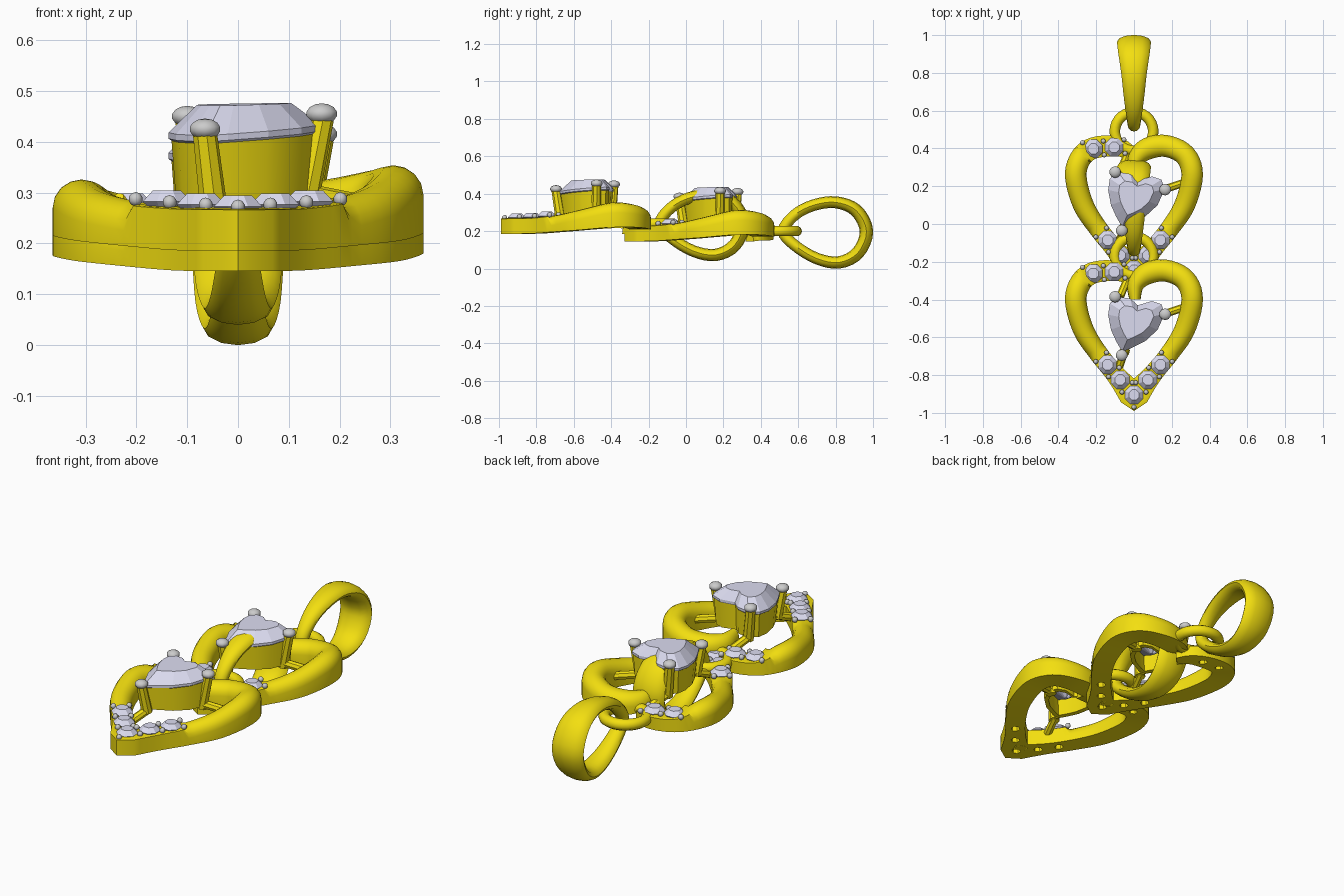
import bpy, bmesh, math
from mathutils import Vector, Matrix

if "Cube" in bpy.data.objects:
    bpy.data.objects.remove(bpy.data.objects["Cube"])


def material(name, rgb):
    m = bpy.data.materials.new(name)
    m.diffuse_color = (*rgb, 1)
    m.use_nodes = True
    m.node_tree.nodes["Principled BSDF"].inputs["Base Color"].default_value = m.diffuse_color
    return m


GOLD = material("gold", (0.90, 0.74, 0.005))
GEM = material("gem", (0.72, 0.72, 0.88))


def finish(bm, name, mat, off, smooth=True):
    bmesh.ops.recalc_face_normals(bm, faces=bm.faces)
    me = bpy.data.meshes.new(name)
    bm.to_mesh(me)
    bm.free()
    ob = bpy.data.objects.new(name, me)
    bpy.context.collection.objects.link(ob)
    ob.location = off
    if mat:
        me.materials.append(mat)
    if smooth:
        bpy.ops.object.select_all(action='DESELECT')
        ob.select_set(True)
        bpy.context.view_layer.objects.active = ob
        bpy.ops.object.shade_smooth_by_angle(angle=math.radians(40))
    return ob


def spline(pts, n, cyclic=False):
    """Catmull-Rom through tuples of any length."""
    pts = [Vector(p) for p in pts]
    c, out = len(pts), []
    get = (lambda i: pts[i % c]) if cyclic else (lambda i: pts[max(0, min(c - 1, i))])
    for i in range(c if cyclic else c - 1):
        a, b, d, e = (get(i + k) for k in (-1, 0, 1, 2))
        for s in range(n):
            t = s / n
            out.append(0.5 * (2 * b + (d - a) * t + (2 * a - 5 * b + 4 * d - e) * t ** 2
                              + (3 * b - a - 3 * d + e) * t ** 3))
    if not cyclic:
        out.append(pts[-1])
    return out


def loft(bm, rings, cyclic=False, caps=True):
    vs = [[bm.verts.new(p) for p in r] for r in rings]
    n, m = len(vs), len(vs[0])
    for i in range(n if cyclic else n - 1):
        a, b = vs[i], vs[(i + 1) % n]
        for j in range(m):
            k = (j + 1) % m
            bm.faces.new((a[j], a[k], b[k], b[j]))
    if caps and not cyclic:
        bm.faces.new(vs[0])
        bm.faces.new(vs[-1])


def rod(bm, a, b, r1, r2, seg=8):
    a, b = Vector(a), Vector(b)
    d = b - a
    m = Matrix.Translation((a + b) / 2) @ d.to_track_quat('Z', 'Y').to_matrix().to_4x4()
    bmesh.ops.create_cone(bm, cap_ends=True, segments=seg, radius1=r1, radius2=r2,
                          depth=d.length, matrix=m)


def ball(bm, p, r, u=8, v=6, squash=1.0):
    bmesh.ops.create_uvsphere(bm, u_segments=u, v_segments=v, radius=r,
                              matrix=Matrix.Translation(p) @ Matrix.Diagonal((1, 1, squash, 1)))


def band(name, pts, pave, off):
    """Heart half: flat underside, domed top except along the paved stretches.
    Points are x, y, bottom z, top z, half width."""
    path, rings = spline(pts, 5), []
    for i, p in enumerate(path):
        q, r = path[max(i - 1, 0)], path[min(i + 1, len(path) - 1)]
        t = Vector((r[0] - q[0], r[1] - q[1])).normalized()
        n = Vector((-t.y, t.x))
        if i == 0:  # mitre at the heart's point
            n = Vector((0, math.copysign(1, n.y)))
        x, y, zb, zt, w = p
        dome = 0.004 if pave(x, y) else 0.055
        ring = [(x - n.x * w, y - n.y * w, zb), (x + n.x * w, y + n.y * w, zb)]
        for k in range(9):
            a = math.pi * k / 8
            c = math.cos(a) * w
            ring.append((x + n.x * c, y + n.y * c, zt - dome * (1 - math.sin(a))))
        rings.append(ring)
    bm = bmesh.new()
    loft(bm, rings)
    return finish(bm, name, GOLD, off)


def drill(ob, cut):
    """Boolean difference, kept only when it leaves the band whole."""
    whole = ob.data.copy()
    mod = ob.modifiers.new("holes", 'BOOLEAN')
    mod.operation, mod.solver, mod.object = 'DIFFERENCE', 'MANIFOLD', cut
    bpy.context.view_layer.update()
    result = bpy.data.meshes.new_from_object(ob.evaluated_get(bpy.context.evaluated_depsgraph_get()))
    ob.modifiers.clear()
    ob.data = result if len(result.polygons) > len(whole.polygons) * .8 else whole


LEFT = [(0, -.915, .185, .27, .075), (-.095, -.80, .187, .272, .052), (-.185, -.69, .195, .28, .05),
        (-.268, -.56, .205, .30, .055), (-.308, -.41, .215, .325, .057), (-.285, -.315, .215, .315, .057),
        (-.225, -.262, .205, .275, .057), (-.13, -.247, .195, .262, .055), (-.05, -.265, .19, .25, .045),
        (.01, -.32, .19, .24, .03)]
RIGHT = [(0, -.915, .185, .27, .075), (.095, -.80, .187, .272, .052), (.185, -.69, .195, .285, .05),
         (.268, -.56, .205, .315, .055), (.308, -.40, .22, .352, .057), (.27, -.295, .22, .345, .057),
         (.17, -.247, .21, .325, .058), (.07, -.262, .215, .315, .058), (.01, -.32, .23, .31, .045),
         (.005, -.40, .25, .31, .03)]
# x, y, girdle z of the small stones along each paved run
VEE = [(-.14, -.745, .28), (-.073, -.825, .274), (0, -.905, .27), (.073, -.825, .274), (.14, -.745, .28)]
LOBE = [(-.215, -.262, .274), (-.105, -.254, .264)]
# heart gem outline, anticlockwise from the point
HEART = [(-.063, -.676), (-.02, -.66), (.06, -.62), (.125, -.56), (.163, -.475), (.145, -.425),
         (.095, -.408), (.02, -.43), (-.02, -.395), (-.085, -.385), (-.128, -.42), (-.137, -.48),
         (-.122, -.56), (-.095, -.62)]
PRONGS = [(-.10, -.385, .45), (.165, -.478, .455), (-.065, -.695, .425)]


def heart_ring(scale, z, tilt=1.0):
    out = []
    for x, y in HEART:
        x, y = .01 + (x - .01) * scale, -.51 + (y + .51) * scale
        out.append((x, y, z + tilt * (.05 * x + .05 * (y + .5))))
    return out


def unit(tag, off):
    # heart outline in two halves
    left = band(tag + "_heart_left", LEFT, lambda x, y: y < -.70 or (y > -.30 and x > -.275), off)
    right = band(tag + "_heart_right", RIGHT, lambda x, y: y < -.70, off)

    # azure holes drilled under the stones
    bm = bmesh.new()
    for x, y, z in VEE + LOBE:
        rod(bm, (x, y, .10), (x, y, z - .03), .022, .022, 6)
    cut = finish(bm, tag + "_hole_cutter", None, off, False)
    cut.hide_render = True
    for ob in (left, right):
        drill(ob, cut)
    bpy.data.objects.remove(cut)

    # small faceted stones
    bm = bmesh.new()
    for x, y, z in VEE + LOBE:
        loft(bm, [[(x + r * math.cos(a), y + r * math.sin(a), z + h)
                   for a in [math.tau * (k + .5) / 8 for k in range(8)]]
                  for r, h in ((.015, -.03), (.052, .002), (.03, .024))])
    finish(bm, tag + "_small_stones", GEM, off, False)

    # grey beads in pairs between and beyond the small stones
    bm = bmesh.new()
    for run in (VEE[:3], VEE[:1:-1], LOBE):
        s = [Vector(p) for p in run]
        s = [2 * s[0] - s[1]] + s
        if run is LOBE:
            s.append(2 * s[-1] - s[-2])
        for a, b in zip(s, s[1:]):
            d = (b - a).normalized()
            n = Vector((-d.y, d.x, 0)) * .037
            for sign in (-1, 1):
                ball(bm, (a + b) / 2 + sign * n + Vector((0, 0, .004)), .014, 8, 5)
    ball(bm, (0, -.97, .272), .014, 8, 5)
    finish(bm, tag + "_beads", None, off)

    # heart gem
    bm = bmesh.new()
    loft(bm, [heart_ring(.06, .31), heart_ring(1, .412), heart_ring(1, .424), heart_ring(.62, .474, .4)])
    finish(bm, tag + "_heart_gem", GEM, off, False)

    # open gold collet under the gem
    bm = bmesh.new()
    loft(bm, [heart_ring(.90, .285, 0), heart_ring(.96, .41), heart_ring(.80, .40),
              heart_ring(.72, .285, 0)], cyclic=True)
    finish(bm, tag + "_collet", GOLD, off)

    # prongs, grey tips and struts to the heart outline
    bm, tips = bmesh.new(), bmesh.new()
    for x, y, z in PRONGS:
        base = (.01 + (x - .01) * .78, -.51 + (y + .51) * .88, .275)
        rod(bm, base, (x, y, z - .01), .027, .024)
        ball(tips, (x, y, z), .032, 10, 7, .65)
    for a, b in (((.12, -.49, .30), (.27, -.44, .27)), ((-.045, -.66, .29), (-.09, -.79, .24)),
                 ((-.08, -.40, .29), (-.03, -.28, .23))):
        rod(bm, a, b, .021, .021)
    finish(bm, tag + "_prongs", GOLD, off)
    finish(tips, tag + "_prong_tips", None, off)

    # jump ring
    bm = bmesh.new()
    loft(bm, [[((.102 + .028 * math.cos(b)) * math.cos(a), -.17 + (.102 + .028 * math.cos(b)) * math.sin(a),
                .24 + .028 * math.sin(b)) for b in [math.tau * j / 10 for j in range(10)]]
              for a in [math.tau * i / 28 for i in range(28)]], cyclic=True)
    finish(bm, tag + "_jump_ring", GOLD, off)

    # tapered teardrop bail: y, z, half width, half thickness
    loop = spline([(-.14, .24, .033, .03), (-.08, .325, .042, .03), (.02, .378, .055, .031),
                   (.14, .394, .068, .032), (.25, .35, .084, .035), (.305, .24, .09, .036),
                   (.26, .125, .084, .035), (.16, .073, .068, .033), (.04, .093, .055, .031),
                   (-.08, .165, .042, .03)], 4, True)
    rings = []
    for i, (y, z, w, h) in enumerate(loop):
        d = loop[(i + 1) % len(loop)] - loop[i - 1]
        n = Vector((d[1], -d[0])).normalized()
        ring = []
        for j in range(12):
            a = math.tau * j / 12
            s = math.sin(a) * h
            ring.append((w * math.cos(a), y + n.x * s, z + n.y * s))
        rings.append(ring)
    bm = bmesh.new()
    loft(bm, rings, cyclic=True)
    finish(bm, tag + "_bail", GOLD, off)


unit("lower", (0, 0, 0))
unit("upper", (0, .66, -.04))
